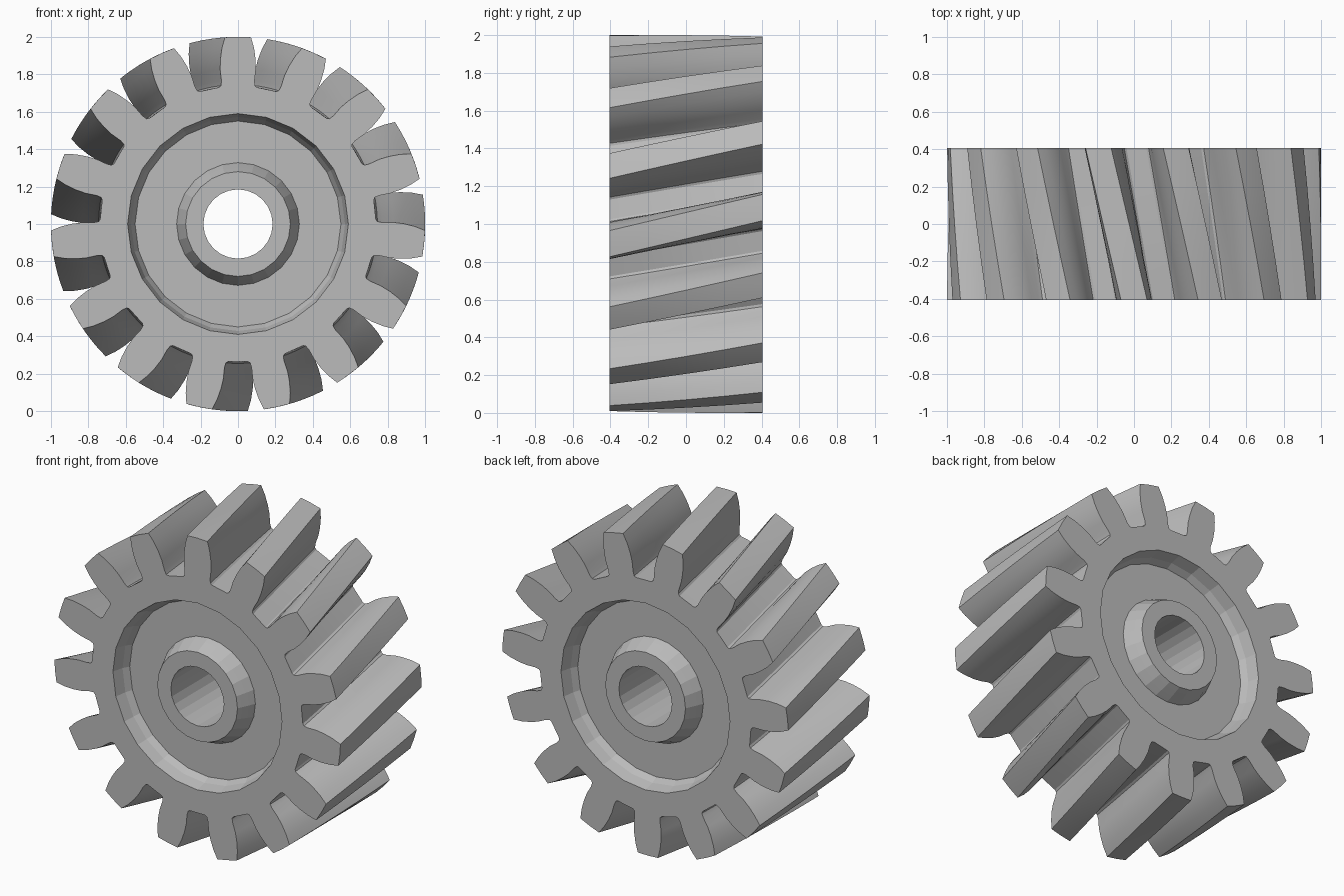
import bpy, bmesh, math
from mathutils import Matrix

old = bpy.data.objects.get("Cube")
if old:
    bpy.data.objects.remove(old, do_unlink=True)

TEETH = 15
HALF = 0.405          # half the face width
TWIST = -11.0         # helix rotation from front to back, degrees
STEPS = 4
SIDES = 24

# Tooth flank: (radius, half angle in degrees), root to tip
FLANK = [(0.737, 7.9), (0.745, 7.0), (0.77, 6.6), (0.83, 6.6),
         (0.885, 6.1), (0.945, 5.2), (1.0, 4.0)]
# Recess from rim edge to hub edge: (radius, depth)
RECESS = [(0.59, 0.0), (0.572, 0.07), (0.55, 0.11),
          (0.328, 0.11), (0.31, 0.065), (0.28, 0.0)]
BORE = 0.185

steel = bpy.data.materials.new("grey steel")
steel.use_nodes = True
GREY = (0.5, 0.5, 0.5, 1.0)
steel.diffuse_color = GREY
steel.node_tree.nodes["Principled BSDF"].inputs["Base Color"].default_value = GREY


def point(bm, radius, degrees, y):
    a = math.radians(degrees)
    return bm.verts.new((radius * math.sin(a), y, 1 + radius * math.cos(a)))


def ring(bm, radius, y):
    return [point(bm, radius, 360 * i / SIDES, y) for i in range(SIDES)]


def bridge(bm, a, b):
    n = len(a)
    for i in range(n):
        j = (i + 1) % n
        bm.faces.new((a[i], a[j], b[j], b[i]))


def annulus(bm, outer, inner):
    """Flat face between two closed outlines."""
    edges = []
    for loop in (outer, inner):
        for i, v in enumerate(loop):
            w = loop[(i + 1) % len(loop)]
            edges.append(bm.edges.get((v, w)) or bm.edges.new((v, w)))
    bmesh.ops.triangle_fill(bm, use_beauty=True, use_dissolve=False, edges=edges)


def tooth_loop(bm, y, turn):
    loop = []
    for k in range(TEETH):
        mid = 360 * k / TEETH + turn
        loop += [point(bm, r, mid - h, y) for r, h in FLANK]
        loop.append(point(bm, 1.0, mid, y))
        loop += [point(bm, r, mid + h, y) for r, h in reversed(FLANK)]
    return loop


bm = bmesh.new()

# Helical teeth
loops = [tooth_loop(bm, -HALF + 2 * HALF * s / STEPS, TWIST * s / STEPS)
         for s in range(STEPS + 1)]
for a, b in zip(loops, loops[1:]):
    bridge(bm, a, b)

# Rim face, dished web and hub on each side
bores = []
for side, outline in ((-1, loops[0]), (1, loops[-1])):
    rings = [ring(bm, r, side * (HALF - d)) for r, d in RECESS]
    rings.append(ring(bm, BORE, side * HALF))
    for a, b in zip(rings, rings[1:]):
        bridge(bm, a, b)
    annulus(bm, outline, rings[0])
    bores.append(rings[-1])

# Shaft bore
bridge(bm, *bores)

bmesh.ops.recalc_face_normals(bm, faces=bm.faces)
mesh = bpy.data.meshes.new("helical_gear")
bm.to_mesh(mesh)
bm.free()
mesh.materials.append(steel)
gear = bpy.data.objects.new("helical_gear", mesh)
bpy.context.collection.objects.link(gear)

bpy.context.view_layer.objects.active = gear
gear.select_set(True)
bpy.ops.object.shade_smooth_by_angle(angle=math.radians(12))
